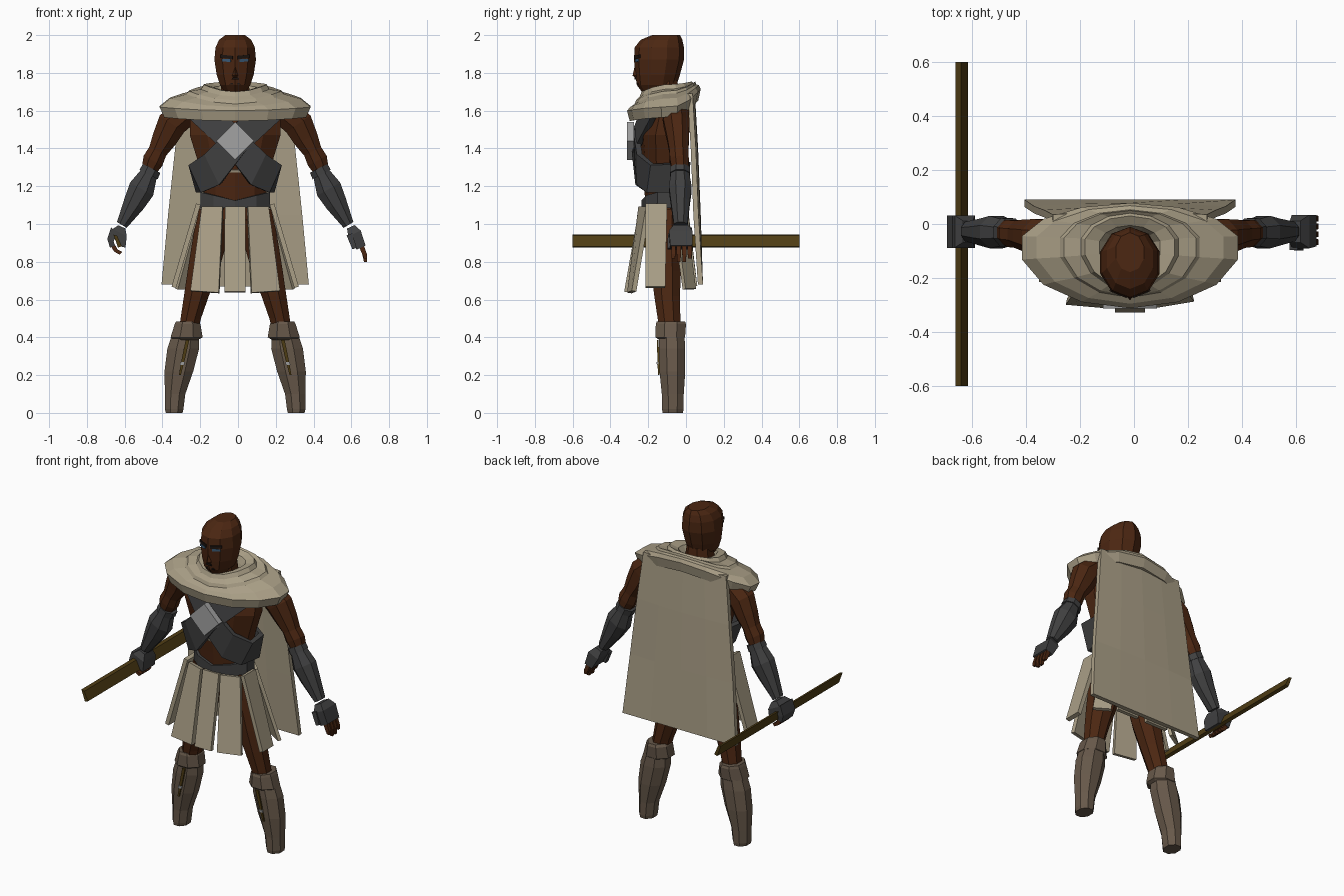
import bpy, bmesh, math

CX = -0.015  # body axis


def material(name, rgb):
    m = bpy.data.materials.new(name)
    m.diffuse_color = (*rgb, 1)
    return m


SKIN = material("dark_brown_skin", (0.072, 0.020, 0.006))
CLOTH = material("beige_cloth", (0.40, 0.345, 0.24))
DARK = material("charcoal_leather", (0.052, 0.052, 0.053))
STEEL = material("light_grey_metal", (0.36, 0.36, 0.36))
GREAVE = material("taupe_leather", (0.135, 0.098, 0.068))
WOOD = material("olive_wood", (0.078, 0.046, 0.007))
EYE = material("blue_eye", (0.04, 0.10, 0.18))
SHADE = material("near_black", (0.012, 0.007, 0.005))


def finish(name, bm, mat, thick=0):
    bmesh.ops.recalc_face_normals(bm, faces=bm.faces)
    me = bpy.data.meshes.new(name)
    bm.to_mesh(me)
    bm.free()
    me.materials.append(mat)
    ob = bpy.data.objects.new(name, me)
    bpy.context.collection.objects.link(ob)
    if thick:
        mod = ob.modifiers.new("thickness", 'SOLIDIFY')
        mod.thickness, mod.offset = thick, 0
    return ob


def bridge(name, rings, mat, cap=True, loop=False):
    """Skin a list of closed point rings."""
    bm = bmesh.new()
    vs = [[bm.verts.new(p) for p in r] for r in rings]
    n = len(vs[0])
    pairs = list(zip(vs, vs[1:])) + ([(vs[-1], vs[0])] if loop else [])
    for a, b in pairs:
        for i in range(n):
            j = (i + 1) % n
            bm.faces.new((a[i], a[j], b[j], b[i]))
    if cap and not loop:
        bm.faces.new(vs[0])
        bm.faces.new(vs[-1])
    return finish(name, bm, mat)


def loft(name, rings, mat, sides=8, s=1):
    """Rings are (x, y, z, rx, ry, tilt in degrees about y)."""
    out = []
    for x, y, z, rx, ry, *t in rings:
        t = math.radians(t[0]) if t else 0
        k = 1 / math.cos(math.pi / sides)
        pts = []
        for i in range(sides):
            a = 2 * math.pi * (i + 0.5) / sides
            u, v = k * rx * math.cos(a), k * ry * math.sin(a)
            pts.append((CX + s * (x + u * math.cos(t)), y + v, z - u * math.sin(t)))
        out.append(pts)
    return bridge(name, out, mat)


def band(name, pairs, mat, thick, s=1):
    """Strip of quads between pairs of edge points, thickened."""
    bm = bmesh.new()
    vs = [[bm.verts.new((CX + s * x, y, z)) for x, y, z in p] for p in pairs]
    for a, b in zip(vs, vs[1:]):
        bm.faces.new((a[0], b[0], b[1], a[1]))
    return finish(name, bm, mat, thick)


def prism(name, outline, y0, y1, mat, s=1):
    """Outline of (x, z) points extruded along y."""
    return bridge(name, [[(CX + s * x, y, z) for x, z in outline] for y in (y0, y1)], mat)


# head and neck
loft("head", [(0, -.16, 1.70, .055, .07), (0, -.155, 1.735, .08, .10),
              (0, -.15, 1.79, .098, .112), (0, -.143, 1.87, .110, .126),
              (0, -.141, 1.935, .104, .124), (0, -.13, 1.975, .085, .105),
              (0, -.105, 2.0, .052, .07)], SKIN, 10)
loft("neck", [(0, -.11, 1.58, .09, .08), (0, -.12, 1.76, .07, .075)], SKIN)
bridge("nose", [[(CX - .012, -.25, 1.86), (CX + .012, -.25, 1.86), (CX, -.266, 1.86)],
                [(CX - .024, -.25, 1.785), (CX + .024, -.25, 1.785), (CX, -.283, 1.785)],
                [(CX - .012, -.25, 1.77), (CX + .012, -.25, 1.77), (CX, -.262, 1.77)]], SKIN)
prism("nostrils", [(-.02, 1.765), (.02, 1.765), (.014, 1.776), (-.014, 1.776)], -.272, -.264, SHADE)
prism("mouth", [(-.032, 1.738), (.032, 1.738), (.022, 1.746), (-.022, 1.746)], -.257, -.249, SHADE)
for s in (-1, 1):
    band("brow", [((.012, -.270, 1.890), (.012, -.270, 1.872)),
                  ((.075, -.244, 1.897), (.075, -.244, 1.880))], SHADE, .009, s)
    band("eye", [((.022, -.266, 1.872), (.022, -.266, 1.858)),
                 ((.068, -.247, 1.874), (.068, -.247, 1.860))], EYE, .009, s)

# torso
loft("torso", [(0, -.11, 1.02, .16, .09), (0, -.12, 1.2, .168, .098),
               (0, -.122, 1.34, .20, .11), (0, -.122, 1.47, .24, .122),
               (0, -.105, 1.57, .24, .11), (0, -.09, 1.66, .13, .085)], SKIN, 10)
band("sash_edge", [((-.055, -.232, 1.288), (-.055, -.228, 1.274)),
                   ((.055, -.232, 1.288), (.055, -.228, 1.274))], CLOTH, .009)

# crossed chest straps, wrapping round to the back
for s in (-1, 1):
    d = .004 * s
    band("chest_strap", [((-.10, -.21 + d, 1.63), (-.245, -.17 + d, 1.56)),
                         ((.045, -.268 + d, 1.485), (-.045, -.268 + d, 1.375)),
                         ((.16, -.25 + d, 1.37), (.08, -.25 + d, 1.21)),
                         ((.235, -.18, 1.315), (.17, -.20, 1.17)),
                         ((.225, -.07, 1.32), (.195, -.07, 1.17)),
                         ((.12, .005, 1.32), (.11, -.01, 1.18)),
                         ((0, .01, 1.33), (0, -.01, 1.19))], DARK, .03, s)
prism("chest_plate", [(0, 1.54), (.1, 1.44), (0, 1.34), (-.1, 1.44)], -.312, -.275, STEEL)

# belt, dipping at the front
belt = []
for grow, low in ((0, 0), (.015, 0), (.015, 1), (0, 1)):
    ring = []
    for i in range(10):
        a = 2 * math.pi * (i + .5) / 10
        x, y = (.178 + grow) * math.cos(a), (.105 + grow) * math.sin(a)
        z = 1.085 if low else 1.125 + .045 * abs(math.cos(a))
        ring.append((CX + x, -.115 + y, z))
    belt.append(ring)
bridge("belt", belt, DARK, loop=True)

# hooded mantle: stepped rings of (rx, front y, back y, side z, front z, back z)
steps = [(.09, -.20, -.02, 1.69, 1.66, 1.70), (.115, -.215, -.005, 1.725, 1.70, 1.735),
         (.17, -.235, .03, 1.74, 1.70, 1.755), (.185, -.245, .04, 1.715, 1.675, 1.745),
         (.25, -.265, .05, 1.705, 1.655, 1.755), (.265, -.272, .053, 1.69, 1.635, 1.74),
         (.355, -.295, .068, 1.665, 1.62, 1.735), (.41, -.312, .078, 1.62, 1.60, 1.715),
         (.385, -.298, .065, 1.565, 1.545, 1.655), (.30, -.25, .03, 1.60, 1.58, 1.65),
         (.09, -.18, -.03, 1.66, 1.64, 1.68)]
rings = []
for rx, yf, yb, zs, zf, zb in steps:
    ring = []
    for i in range(14):
        a = 2 * math.pi * i / 14 + math.pi / 14
        c, v = math.cos(a), math.sin(a)
        mid = -.08
        y = mid + (yb - mid) * v if v > 0 else mid + (mid - yf) * v
        z = zs + ((zb if v > 0 else zf) - zs) * v * v
        ring.append((CX + rx * c, y, z))
    rings.append(ring)
bridge("mantle", rings, CLOTH, loop=True)

# long back cape with a slight bow across its width
cape = []
for z, w, y in ((1.69, .285, .035), (1.4, .318, .052), (1.05, .355, .066), (.68, .39, .078)):
    outer = [(CX + w * t, y - .012 * (z > .7) * t * t, z) for t in (-1, -.5, 0, .5, 1)]
    cape.append([(x, yy + .012, zz) for x, yy, zz in outer] +
                [(x, yy - .015, zz) for x, yy, zz in reversed(outer)])
bridge("cape", cape, CLOTH)

# skirt panels
band("front_panel", [((-.055, -.235, 1.09), (.055, -.235, 1.09)),
                     ((-.056, -.315, .64), (.056, -.315, .64))], CLOTH, .025)
for s in (-1, 1):
    out = .012 if s < 0 else 0
    band("front_side_panel", [((.065, -.24, 1.09), (.175, -.20, 1.09)),
                              ((.085, -.30, .635), (.235, -.275 - out, .645))], CLOTH, .025, s)
    band("side_panel", [((.195, -.215, 1.105), (.195, -.10, 1.105)),
                        ((.325, -.215, .665), (.325, -.11, .665))], CLOTH, .025, s)
    band("rear_side_panel", [((.19, -.07, 1.09), (.13, -.01, 1.09)),
                             ((.31, -.01, .655), (.22, .045, .655))], CLOTH, .02, s)
    band("rear_panel", [((.115, -.005, 1.09), (.02, .0, 1.09)),
                        ((.18, .05, .67), (.03, .05, .67))], CLOTH, .02, s)

# legs and greaves
for s in (-1, 1):
    loft("thigh", [(.10, -.11, 1.08, .09, .085), (.125, -.11, .95, .095, .088),
                   (.17, -.105, .75, .082, .078), (.205, -.10, .62, .066, .068),
                   (.235, -.09, .50, .054, .06), (.25, -.085, .42, .05, .055)], SKIN, 8, s)
    loft("knee_guard", [(.255, -.08, .485, .058, .074), (.252, -.08, .47, .068, .08),
                        (.257, -.083, .40, .085, .078), (.259, -.08, .385, .06, .06)],
         GREAVE, 8, s)
    loft("greave", [(.262, -.075, .42, .07, .066), (.275, -.074, .34, .084, .07),
                    (.298, -.072, .22, .076, .068), (.318, -.070, .10, .054, .058),
                    (.323, -.07, .02, .049, .057), (.323, -.07, 0, .044, .054)], GREAVE, 8, s)
    band("greave_lacing", [((.243, -.150, .385), (.262, -.150, .385)),
                           ((.262, -.147, .30), (.280, -.147, .30)),
                           ((.288, -.144, .20), (.298, -.144, .20))], WOOD, .009, s)
    band("lace_buckle", [((.266, -.151, .27), (.29, -.151, .27)),
                         ((.268, -.150, .255), (.292, -.150, .255))], STEEL, .009, s)

# arms and bracers
for s in (-1, 1):
    loft("upper_arm", [(.20, -.06, 1.60, .06, .06, -50), (.27, -.055, 1.585, .075, .07, -45),
                       (.335, -.05, 1.53, .078, .068, -35), (.375, -.042, 1.45, .066, .058, -28),
                       (.41, -.038, 1.385, .05, .05, -28), (.435, -.035, 1.335, .056, .05, -28),
                       (.452, -.032, 1.295, .045, .045, -28)], SKIN, 8, s)
    loft("bracer_cuff", [(.442, -.032, 1.295, .052, .052, -28), (.458, -.032, 1.262, .054, .054, -28)],
         DARK, 8, s)
    loft("bracer", [(.455, -.032, 1.268, .046, .048, -30), (.495, -.03, 1.185, .070, .060, -30),
                    (.535, -.03, 1.11, .058, .05, -32), (.60, -.028, .995, .030, .036, -31)],
         DARK, 8, s)

# open hand
loft("open_palm", [(.612, -.028, .985, .022, .04, -25), (.632, -.028, .95, .036, .062, -25),
                   (.667, -.025, .875, .026, .058, -25)], DARK, 4)
loft("open_thumb", [(.605, -.08, .945, .016, .016, -20), (.632, -.085, .87, .012, .013, -20)], DARK, 4)
for i in range(4):
    y = -.067 + .029 * i
    z = .80 + (.018 if i in (0, 3) else 0)
    loft("open_finger", [(.668, y, .885, .013, .011, -20), (.685, y, .84, .012, .011, -10),
                         (.690, y, z, .008, .009)], SKIN, 4)

# gripping hand, fingers curled around the staff
loft("grip_palm", [(.600, -.028, .985, .020, .04, -25), (.612, -.028, .955, .042, .06, -25),
                   (.600, -.028, .88, .020, .058, -15)], DARK, 4, -1)
loft("grip_knuckles", [(.640, -.028, .968, .022, .06, -40), (.660, -.028, .915, .018, .06, -20),
                       (.650, -.028, .88, .014, .055, 20)], DARK, 4, -1)
for i in range(4):
    y = -.07 + .028 * i
    loft("grip_finger", [(.655, y, .90, .012, .011, 10), (.632, y, .86, .011, .011, 30),
                         (.605, y, .845, .010, .010, 50)], SKIN, 4, -1)

# staff: slim slanted bar running front to back
prism("staff", [(-.645, .944), (-.625, .938), (-.60, .882), (-.62, .875)], -.6, .6, WOOD)
